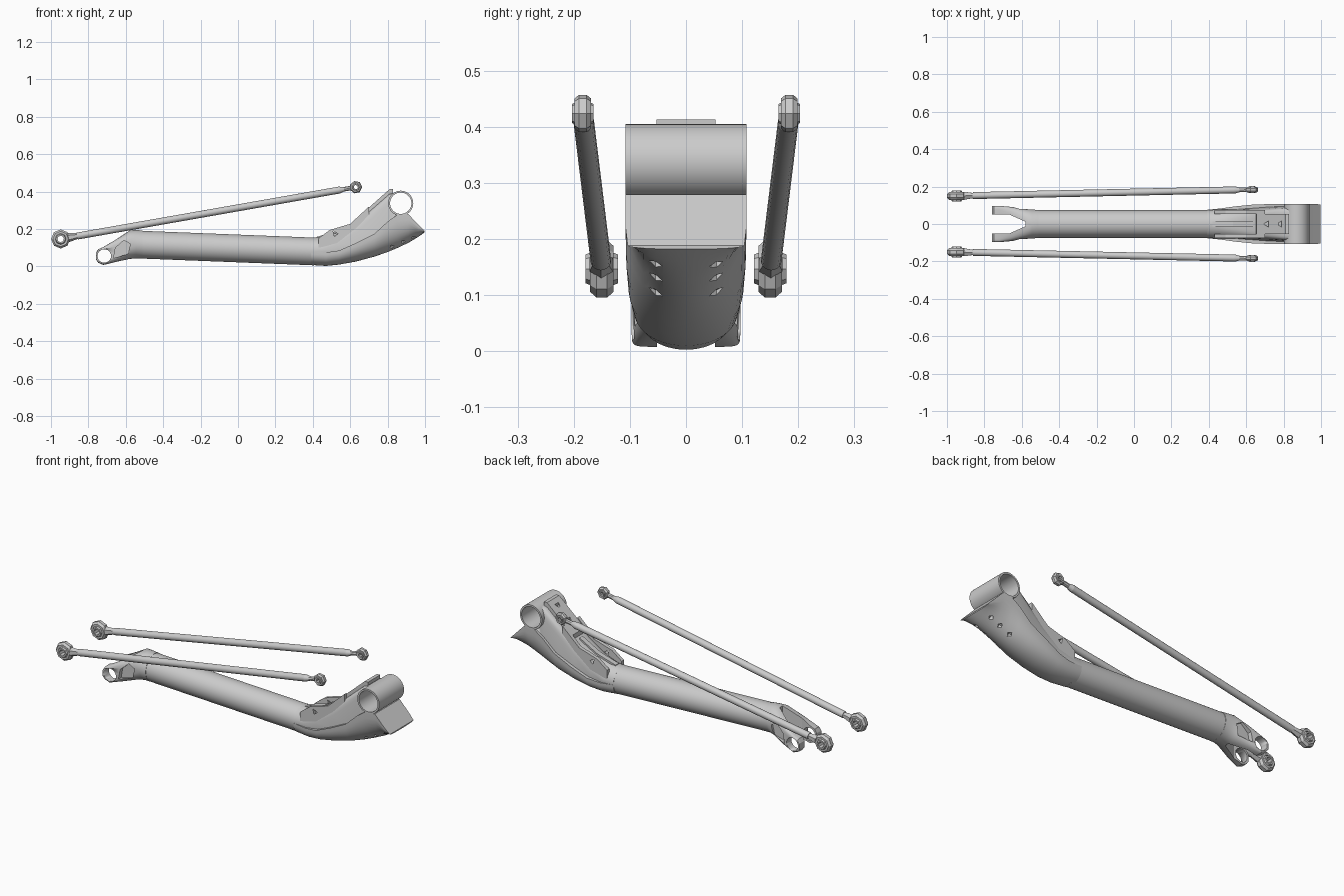
import bpy, bmesh
from math import sin, cos, pi, radians
from mathutils import Vector, Matrix

cube = bpy.data.objects.get("Cube")
if cube:
    bpy.data.objects.remove(cube)

metal = bpy.data.materials.new("plain_grey_metal")
metal.use_nodes = True
GREY = (0.6, 0.6, 0.6, 1)
metal.diffuse_color = GREY
metal.node_tree.nodes["Principled BSDF"].inputs["Base Color"].default_value = GREY


def finish(name, bm, smooth=30):
    bmesh.ops.recalc_face_normals(bm, faces=bm.faces)
    mesh = bpy.data.meshes.new(name)
    bm.to_mesh(mesh)
    bm.free()
    mesh.materials.append(metal)
    ob = bpy.data.objects.new(name, mesh)
    bpy.context.collection.objects.link(ob)
    if smooth:
        bpy.ops.object.select_all(action='DESELECT')
        ob.select_set(True)
        bpy.context.view_layer.objects.active = ob
        bpy.ops.object.shade_smooth_by_angle(angle=radians(smooth))
    return ob


def loft(name, rings, smooth=30, closed=False):
    """Skin a row of cross-sections; cap the ends unless the row closes."""
    bm = bmesh.new()
    rows = [[bm.verts.new(p) for p in r] for r in rings]
    n = len(rows[0])
    for a, b in zip(rows, rows[1:] + rows[:1] if closed else rows[1:]):
        for i in range(n):
            j = (i + 1) % n
            bm.faces.new((a[i], a[j], b[j], b[i]))
    if not closed:
        bm.faces.new(rows[0])
        bm.faces.new(rows[-1])
    return finish(name, bm, smooth)


def section(x, lo, hi, w, e=1.0, taper=0.0, n=32):
    """Rounded section across x; small e is boxier, taper narrows the top."""
    pts = []
    for i in range(n):
        a = 2 * pi * (i + 0.5) / n
        c, s = [abs(v) ** e * (1 if v > 0 else -1) for v in (cos(a), sin(a))]
        pts.append((x, w * c * (1 - taper * (s + 1) / 2), (lo + hi) / 2 + (hi - lo) / 2 * s))
    return pts


def trough(x, lo, rim, w, n=24):
    """U-shaped section with a flat top."""
    return [(x, -w * cos(pi * i / n), rim - (rim - lo) * sin(pi * i / n) ** 0.8)
            for i in range(n + 1)]


def bar(name, p, q, r, sides=24, r2=None, smooth=30):
    p, q = Vector(p), Vector(q)
    d = q - p
    bm = bmesh.new()
    m = Matrix.Translation((p + q) / 2) @ d.to_track_quat('Z', 'Y').to_matrix().to_4x4()
    bmesh.ops.create_cone(bm, cap_ends=True, segments=sides, radius1=r,
                          radius2=r if r2 is None else r2, depth=d.length, matrix=m)
    return finish(name, bm, smooth)


def prism(name, pts, d, lo, hi):
    """Extrude a flat outline along axis d ('y' or 'z')."""
    put = (lambda a, b, t: (a, t, b)) if d == 'y' else (lambda a, b, t: (a, b, t))
    return loft(name, [[put(a, b, t) for a, b in pts] for t in (lo, hi)], 0)


def ring(name, x, y, z, r, hole, half, sides, smooth=0):
    """Eye with a through hole along y and bevelled outer edges."""
    prof = [(hole, -half), (r * 0.8, -half), (r, -half * 0.45),
            (r, half * 0.45), (r * 0.8, half), (hole, half)]
    if smooth:
        prof = [(hole, -half), (r, -half), (r, half), (hole, half)]
    rows = [[(x + a * cos(t), y + b, z + a * sin(t)) for a, b in prof]
            for t in (2 * pi * i / sides for i in range(sides))]
    return loft(name, rows, smooth, closed=True)


def cut(ob, cutters):
    for c in cutters:
        c.hide_render = True
        m = ob.modifiers.new("cut", 'BOOLEAN')
        m.operation, m.object, m.solver = 'DIFFERENCE', c, 'EXACT'
    dg = bpy.context.evaluated_depsgraph_get()
    mesh = bpy.data.meshes.new_from_object(ob.evaluated_get(dg))
    ob.modifiers.clear()
    ob.data = mesh
    for c in cutters:
        bpy.data.objects.remove(c)


# Main tube
bar("main_tube", (-0.53, 0, 0.117), (0.41, 0, 0.08), 0.074, 40)

# Forked end: round collar flowing into two boxy prongs
fork = loft("fork_end", [
    section(-0.51, 0.042, 0.192, 0.076), section(-0.545, 0.043, 0.196, 0.077),
    section(-0.58, 0.04, 0.192, 0.08, 0.8), section(-0.66, 0.022, 0.14, 0.092, 0.4),
    section(-0.72, 0.008, 0.104, 0.097, 0.2), section(-0.748, 0.02, 0.092, 0.097, 0.2),
    section(-0.76, 0.038, 0.072, 0.097, 0.2)])
cuts = [prism("notch", [(-0.8, -0.052), (-0.67, -0.052), (-0.58, -0.012),
                        (-0.58, 0.012), (-0.67, 0.052), (-0.8, 0.052)], 'z', -0.1, 0.3),
        bar("pin_bore", (-0.715, -0.2, 0.056), (-0.715, 0.2, 0.056), 0.036)]
for s in (-1, 1):
    cuts.append(prism("side_pocket", [(-0.665, 0.045), (-0.59, 0.065), (-0.575, 0.12),
                                      (-0.61, 0.14), (-0.655, 0.1)], 'y',
                      min(s * 0.068, s * 0.2), max(s * 0.068, s * 0.2)))
cut(fork, cuts)


def bore():
    return bar("axle_bore", (0.87, -0.2, 0.338), (0.87, 0.2, 0.338), 0.0575, 40)


# Curved shoe under the head, with small drain holes
shoe = loft("shoe", [trough(*v) for v in (
    (0.39, 0.008, 0.08, 0.076), (0.47, 0.003, 0.075, 0.084), (0.54, 0.01, 0.085, 0.094),
    (0.63, 0.026, 0.125, 0.103), (0.73, 0.053, 0.175, 0.107), (0.80, 0.077, 0.24, 0.108),
    (0.85, 0.098, 0.275, 0.108), (0.91, 0.126, 0.28, 0.108), (0.965, 0.159, 0.223, 0.108),
    (0.998, 0.182, 0.189, 0.104))])
holes = [bore()]
for s in (-1, 1):
    for x, z in ((0.94, 0.15), (0.89, 0.117), (0.83, 0.09)):
        holes.append(bar("drain_hole", (x + 0.03, s * 0.054, z - 0.05),
                         (x - 0.012, s * 0.054, z + 0.025), 0.014, 4, 0.012, 0))
cut(shoe, holes)

# Bracket rising from the tube to the axle
bracket = loft("head_bracket", [section(*v) for v in (
    (0.39, 0.008, 0.154, 0.076), (0.45, 0.01, 0.157, 0.077),
    (0.53, 0.03, 0.18, 0.08, 0.7, 0.1), (0.63, 0.07, 0.235, 0.09, 0.4, 0.2),
    (0.72, 0.12, 0.31, 0.096, 0.3, 0.2), (0.81, 0.17, 0.388, 0.1, 0.25, 0.15),
    (0.87, 0.22, 0.402, 0.1, 0.25, 0.1))])
cut(bracket, [bore()])
ring("axle_sleeve", 0.87, 0, 0.338, 0.067, 0.057, 0.108, 40, 30)

# Top plate with two small triangular openings
plate = prism("top_plate", [(0.65, 0.24), (0.655, 0.275), (0.81, 0.413), (0.83, 0.413),
                            (0.83, 0.395), (0.81, 0.37)], 'y', -0.053, 0.053)
cut(plate, [prism("opening", [(x - 0.014, 0), (x + 0.014, -0.016), (x + 0.014, 0.016)],
                  'z', x - 0.395, 0.6) for x in (0.705, 0.775)])

# Paired lugs and a centre rib on the neck
for s, side in ((1, "left"), (-1, "right")):
    lug = prism("lug_" + side, [(0.43, 0.1), (0.43, 0.15), (0.49, 0.195), (0.6, 0.228),
                                (0.7, 0.32), (0.7, 0.2), (0.54, 0.1)], 'y',
                s * 0.064 - 0.01, s * 0.064 + 0.01)
    cut(lug, [prism("lug_hole", [(0.508, 0.19), (0.535, 0.175), (0.515, 0.16)],
                    'y', -0.2, 0.2)])
prism("neck_rib", [(0.41, 0.13), (0.42, 0.158), (0.53, 0.19), (0.64, 0.25), (0.64, 0.15)],
      'y', -0.014, 0.014)

# Side struts with eyes at both ends
for s, side in ((1, "left"), (-1, "right")):
    a, b = Vector((-0.948, s * 0.15, 0.147)), Vector((0.63, s * 0.184, 0.424))
    d = (b - a).normalized()
    at_a, at_b = (lambda t: a + d * t), (lambda t: b - d * t)
    bar("strut_" + side, at_a(0.09), at_b(0.09), 0.0185, 20)
    bar("strut_neck_low_" + side, at_a(0.042), at_a(0.095), 0.024, 6, 0.015, 0)
    bar("strut_neck_high_" + side, at_b(0.03), at_b(0.075), 0.012, 8, None, 0)
    bar("strut_taper_" + side, at_b(0.09), at_b(0.065), 0.0185, 20, 0.012)
    ring("strut_eye_low_" + side, *a, 0.051, 0.03, 0.021, 8)
    ring("strut_ball_low_" + side, *a, 0.032, 0.017, 0.029, 8)
    ring("strut_eye_high_" + side, *b, 0.034, 0.02, 0.015, 7)
    ring("strut_ball_high_" + side, *b, 0.022, 0.011, 0.019, 7)
